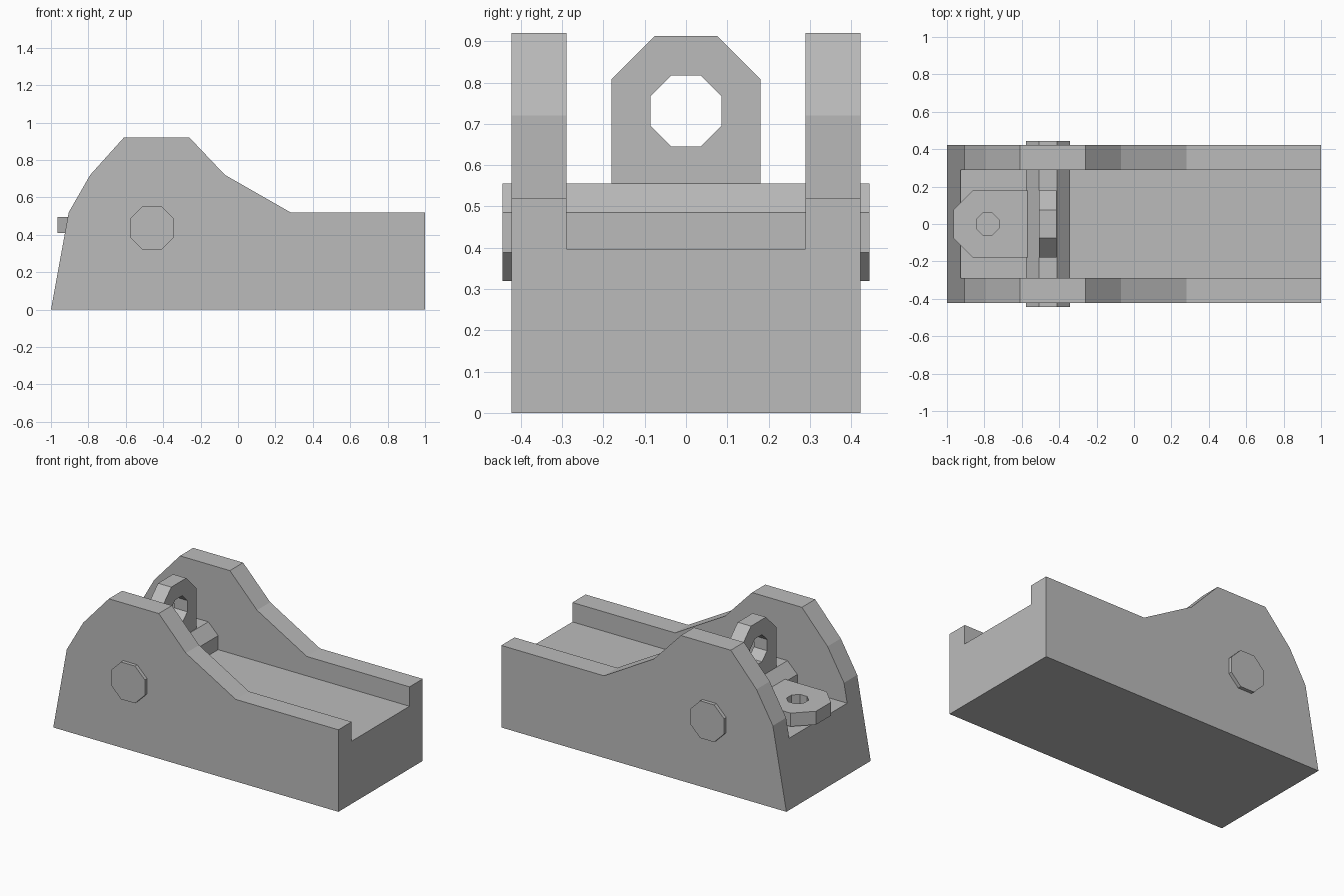
import bpy
import bmesh
from math import cos, pi, sin
from mathutils import Matrix, Vector

cube = bpy.data.objects.get("Cube")
if cube:
    bpy.data.objects.remove(cube, do_unlink=True)

grey = bpy.data.materials.new("plain_grey")
grey.use_nodes = True
grey.diffuse_color = (0.5, 0.5, 0.5, 1)
grey.node_tree.nodes["Principled BSDF"].inputs["Base Color"].default_value = grey.diffuse_color


def prism(name, outline, depth, matrix):
    """Extrude a local XY outline symmetrically along local Z, then place it."""
    bm = bmesh.new()
    face = bm.faces.new([bm.verts.new((x, y, -depth / 2)) for x, y in outline])
    top = bmesh.ops.extrude_face_region(bm, geom=[face])["geom"]
    bmesh.ops.translate(bm, vec=(0, 0, depth),
                        verts=[v for v in top if isinstance(v, bmesh.types.BMVert)])
    bmesh.ops.transform(bm, matrix=matrix, verts=bm.verts)
    bmesh.ops.recalc_face_normals(bm, faces=bm.faces)
    mesh = bpy.data.meshes.new(name)
    bm.to_mesh(mesh)
    bm.free()
    mesh.materials.append(grey)
    obj = bpy.data.objects.new(name, mesh)
    bpy.context.collection.objects.link(obj)
    return obj


def octagon(apothem):
    r = apothem / cos(pi / 8)
    return [(r * cos(pi / 8 + i * pi / 4), r * sin(pi / 8 + i * pi / 4)) for i in range(8)]


def cut(obj, cutter):
    """Subtract the cutter for good and discard it."""
    cutter.hide_render = True
    mod = obj.modifiers.new("cut", "BOOLEAN")
    mod.operation = "DIFFERENCE"
    mod.solver = "EXACT"
    mod.object = cutter
    bpy.context.view_layer.objects.active = obj
    bpy.ops.object.modifier_apply(modifier=mod.name)
    bpy.data.objects.remove(cutter, do_unlink=True)


def frame(x_axis, y_axis, origin):
    """Placement matrix from two local axes and an origin."""
    x, y = Vector(x_axis), Vector(y_axis)
    rot = Matrix((x, y, x.cross(y))).transposed().to_4x4()
    return Matrix.Translation(origin) @ rot


def side_frame(x=0, z=0):
    return frame((1, 0, 0), (0, 0, 1), (x, 0, z))


# Body: side profile with a channel between the two cheeks
profile = [(-1, 0), (1, 0), (1, 0.52), (0.28, 0.52), (-0.07, 0.72),
           (-0.26, 0.92), (-0.61, 0.92), (-0.79, 0.72), (-0.905, 0.52)]
body = prism("body", profile, 0.845, side_frame())
channel = [(-1.2, 0.397), (1.2, 0.397), (1.2, 1.2), (-1.2, 1.2)]
cut(body, prism("channel_cutter", channel, 0.58, side_frame()))

# Pivot pin through both cheeks
prism("pivot_pin", octagon(0.118), 0.89, side_frame(-0.46, 0.437))


# Lugs: chamfered plates with an octagonal eye at the local origin
def lug(name, root, eye, thickness, matrix):
    outline = [(-0.18, -root), (0.18, -root), (0.18, 0.077),
               (0.075, 0.182), (-0.075, 0.182), (-0.18, 0.077)]
    plate = prism(name, outline, thickness, matrix)
    cut(plate, prism("eye_cutter", octagon(eye), 0.3, matrix))


lug("upright_lug", 0.25, 0.086, 0.093, frame((0, 1, 0), (0, 0, 1), (-0.462, 0, 0.731)))
lug("flat_lug", 0.25, 0.06, 0.085, frame((0, 1, 0), (-1, 0, 0), (-0.783, 0, 0.453)))
